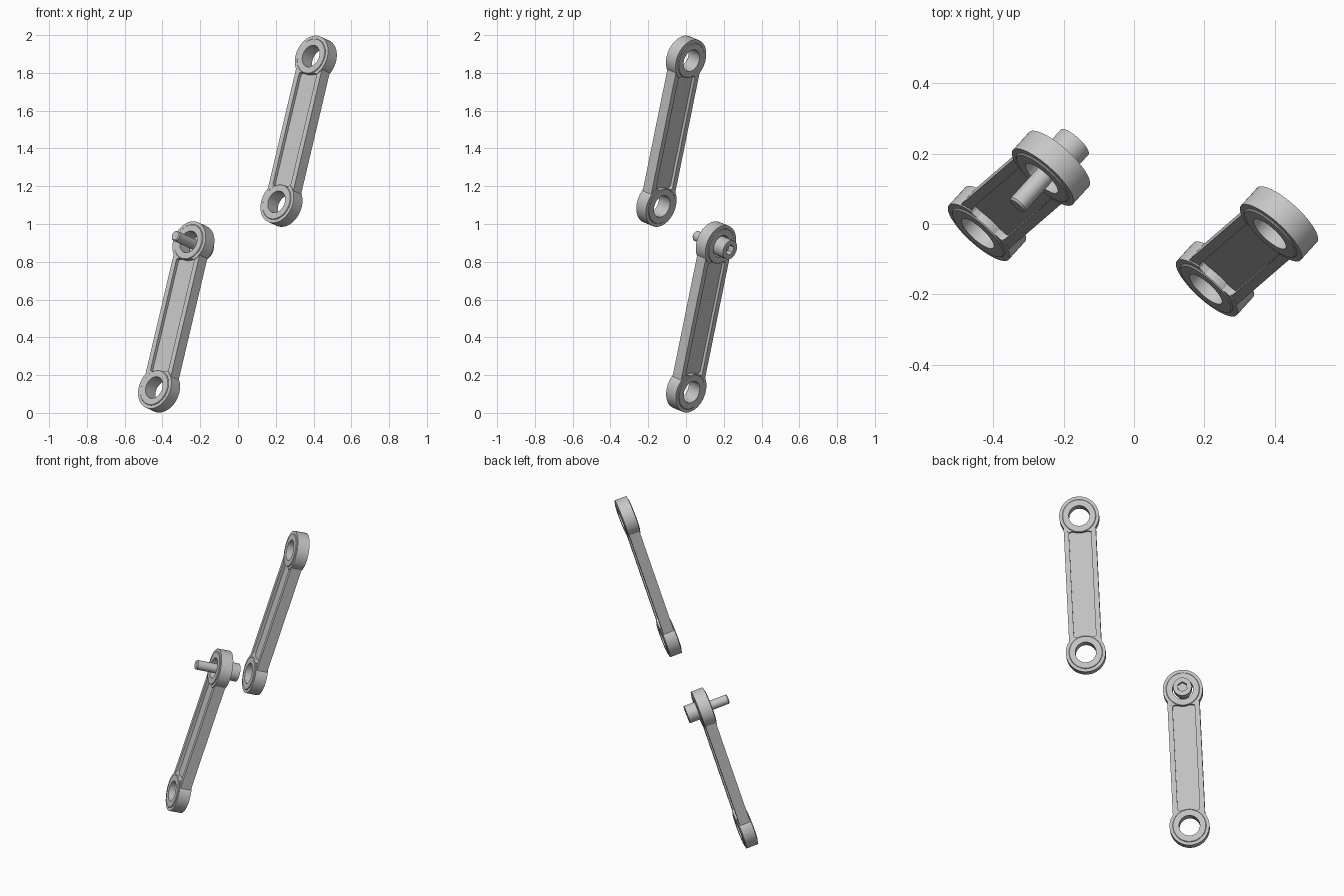
import bpy, bmesh, math
from mathutils import Matrix, Vector

cube = bpy.data.objects.get("Cube")
if cube:
    bpy.data.objects.remove(cube, do_unlink=True)

mat = bpy.data.materials.new("light grey metal")
mat.use_nodes = True
GREY = (0.57, 0.57, 0.57, 1)
mat.diffuse_color = GREY
mat.node_tree.nodes["Principled BSDF"].inputs["Base Color"].default_value = GREY

HALF = 0.404           # pivot to link centre
BOSS_R, BOSS_H = 0.115, 0.036


def make(name, bm):
    bmesh.ops.recalc_face_normals(bm, faces=bm.faces)
    mesh = bpy.data.meshes.new(name)
    bm.to_mesh(mesh)
    bm.free()
    mesh.materials.append(mat)
    ob = bpy.data.objects.new(name, mesh)
    bpy.context.collection.objects.link(ob)
    return ob


def cylinder(name, r, z0, z1, y=0, sides=64):
    bm = bmesh.new()
    bmesh.ops.create_cone(bm, cap_ends=True, segments=sides, radius1=r, radius2=r,
                          depth=z1 - z0,
                          matrix=Matrix.Translation((0, y, (z0 + z1) / 2)))
    return make(name, bm)


def box(name, sx, sy, sz, z=0, corner=0):
    bm = bmesh.new()
    bmesh.ops.create_cube(bm, size=2, matrix=Matrix.Translation((0, 0, z))
                          @ Matrix.Diagonal((sx, sy, sz, 1)))
    if corner:
        upright = [e for e in bm.edges
                   if abs(e.verts[0].co.z - e.verts[1].co.z) > sz]
        bmesh.ops.bevel(bm, geom=upright, offset=corner, segments=4,
                        profile=0.5, affect='EDGES')
    return make(name, bm)


def lathe(name, profile, closed=False, sides=64):
    bm = bmesh.new()
    vs = [bm.verts.new((r, 0, z)) for r, z in profile]
    es = [bm.edges.new(p) for p in zip(vs, vs[1:])]
    if closed:
        es.append(bm.edges.new((vs[-1], vs[0])))
    bmesh.ops.spin(bm, geom=vs + es, cent=(0, 0, 0), axis=(0, 0, 1),
                   angle=math.tau, steps=sides)
    bmesh.ops.remove_doubles(bm, verts=bm.verts, dist=1e-5)
    return make(name, bm)


def combine(ob, tools):
    """Apply a list of (operation, tool) booleans and discard the tools."""
    for op, tool in tools:
        mod = ob.modifiers.new(op, 'BOOLEAN')
        mod.operation, mod.object, mod.solver = op, tool, 'EXACT'
        tool.hide_render = True
    bpy.context.view_layer.update()
    ev = ob.evaluated_get(bpy.context.evaluated_depsgraph_get())
    mesh = bpy.data.meshes.new_from_object(ev)
    ob.modifiers.clear()
    ob.data = mesh
    for _, tool in tools:
        bpy.data.objects.remove(tool, do_unlink=True)


def smooth(ob):
    bpy.ops.object.select_all(action='DESELECT')
    ob.select_set(True)
    bpy.context.view_layer.objects.active = ob
    bpy.ops.object.shade_smooth_by_angle(angle=math.radians(30))


# Link body: bar with an eye at each end and a pocket on both faces
body = box("lower_link_body", 0.093, 0.345, 0.032)
tools = [('UNION', cylinder("eye", BOSS_R, -BOSS_H, BOSS_H, s * HALF)) for s in (-1, 1)]
tools += [('DIFFERENCE', cylinder("bore", 0.075, -0.1, 0.1, s * HALF)) for s in (-1, 1)]
tools += [('DIFFERENCE', box("pocket", 0.064, 0.313, 0.05, s * 0.064, 0.014)) for s in (-1, 1)]
combine(body, tools)
smooth(body)

# Raised bushing ring in each eye
r_in, r_out, h = 0.06, 0.097, 0.041
ring = lathe("lower_link_bottom_bushing",
             [(r_in, -h), (r_out - 0.003, -h), (r_out, -h + 0.003),
              (r_out, h - 0.003), (r_out - 0.003, h), (r_in, h)], closed=True)
smooth(ring)

# Socket-head pin through the top eye of the lower link
head = cylinder("pin_head", 0.053, 0.03, 0.105, sides=48)
combine(head, [('DIFFERENCE', cylinder("hex", 0.029, 0.07, 0.15, sides=6))])
smooth(head)
shaft = lathe("pin_shaft", [(0, 0.04), (0.028, 0.04), (0.028, -0.145),
                            (0.023, -0.151), (0, -0.151)], sides=32)
smooth(shaft)

# Tilted frame shared by both links: length runs up, bores face front and back
length = Vector((0.182, 0.157, 0.772)).normalized()
bore = Vector((0.645, 0.71, -0.296))
bore = (bore - length * bore.dot(length)).normalized()
side = length.cross(bore)
tilt = Matrix((side, length, bore)).transposed().to_4x4()


def place(ob, centre, along=0):
    ob.matrix_world = Matrix.Translation(centre) @ tilt @ Matrix.Translation((0, along, 0))


def copy(ob, name):
    new = ob.copy()
    new.name = name
    bpy.context.collection.objects.link(new)
    return new


low, high = Vector((-0.327, 0.08, 0.508)), Vector((0.321, -0.078, 1.491))
place(copy(body, "upper_link_body"), high)
place(copy(ring, "upper_link_bottom_bushing"), high, -HALF)
place(copy(ring, "upper_link_top_bushing"), high, HALF)
place(copy(ring, "lower_link_top_bushing"), low, HALF)
place(ring, low, -HALF)
place(body, low)
place(head, low, HALF)
place(shaft, low, HALF)
